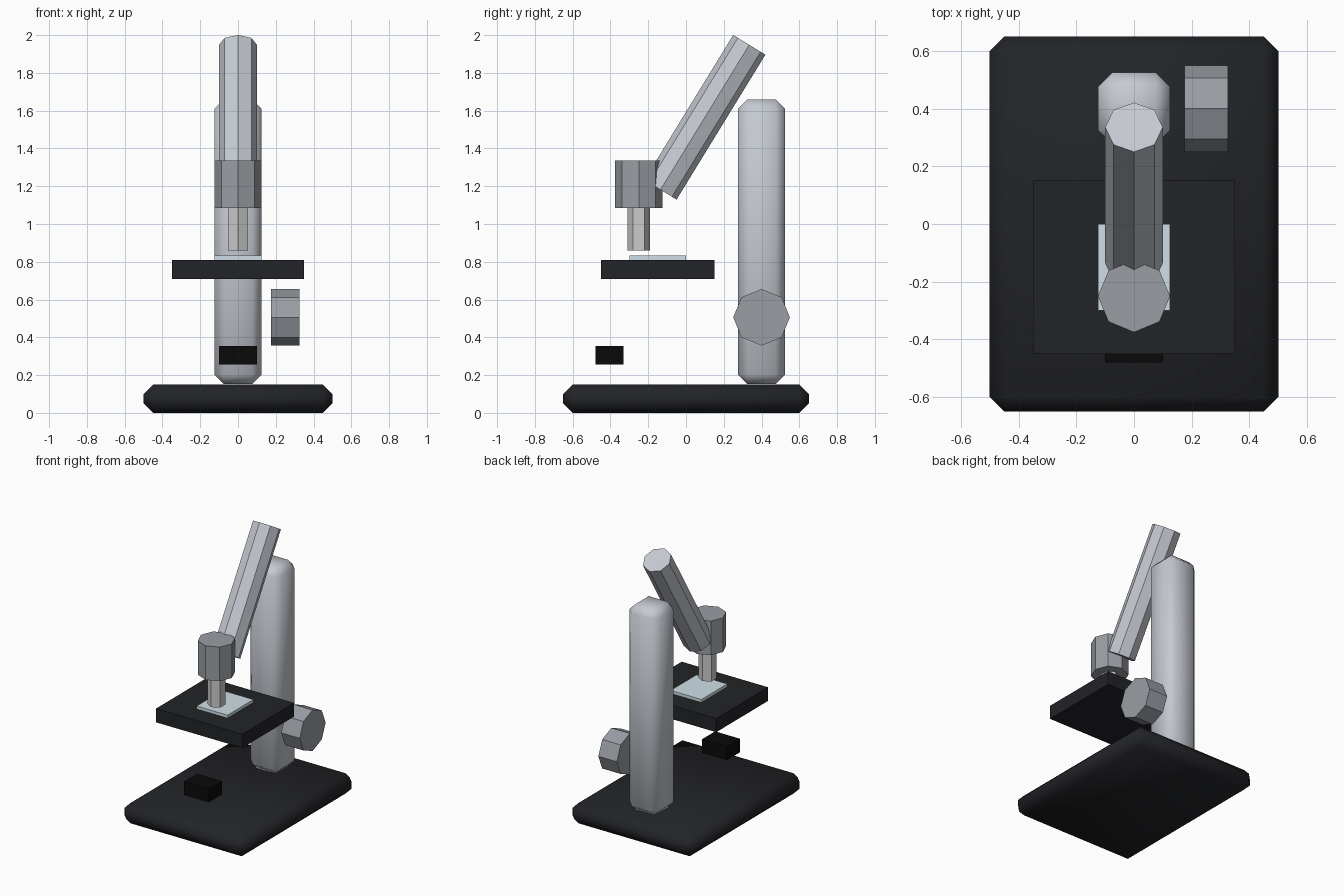
import bpy, bmesh
from math import pi, cos, sin
from mathutils import Vector, Matrix

if "Cube" in bpy.data.objects:
    bpy.data.objects.remove(bpy.data.objects["Cube"])


def material(name, rgb):
    m = bpy.data.materials.new(name)
    m.diffuse_color = (*rgb, 1)
    m.use_nodes = True
    m.node_tree.nodes["Principled BSDF"].inputs["Base Color"].default_value = m.diffuse_color
    return m


dark = material("dark_enamel", (0.016, 0.017, 0.02))
black = material("black", (0.003, 0.003, 0.003))
silver = material("silver", (0.56, 0.59, 0.64))
steel = material("steel", (0.32, 0.34, 0.37))
chrome = material("chrome", (0.6, 0.6, 0.62))
glass = material("glass", (0.62, 0.74, 0.8))


def finish(name, bm, mat, smooth=False):
    bmesh.ops.recalc_face_normals(bm, faces=bm.faces)
    me = bpy.data.meshes.new(name)
    bm.to_mesh(me)
    bm.free()
    for p in me.polygons:
        p.use_smooth = smooth
    me.materials.append(mat)
    ob = bpy.data.objects.new(name, me)
    bpy.context.collection.objects.link(ob)
    return ob


def box(name, lo, hi, mat, bevel=0):
    lo, hi = Vector(lo), Vector(hi)
    bm = bmesh.new()
    bmesh.ops.create_cube(bm, size=1, matrix=Matrix.Translation((lo + hi) / 2)
                          @ Matrix.Diagonal((*(hi - lo), 1)))
    ob = finish(name, bm, mat, smooth=bevel > 0)
    if bevel:
        mod = ob.modifiers.new("bevel", 'BEVEL')
        mod.width, mod.segments = bevel, 1
    return ob


def prism(name, centre, radius, length, sides, mat, axis='Z', tilt=0, turn=0):
    """Low-poly cylinder, first corner at angle `turn`, then tilted about `axis`."""
    bm = bmesh.new()
    mtx = Matrix.Translation(centre) @ Matrix.Rotation(tilt, 4, axis)
    rings = [[bm.verts.new(mtx @ Vector((radius * cos(turn + 2 * pi * i / sides),
                                         radius * sin(turn + 2 * pi * i / sides), z)))
              for i in range(sides)] for z in (-length / 2, length / 2)]
    for ring in rings:
        bm.faces.new(ring)
    for i in range(sides):
        j = (i + 1) % sides
        bm.faces.new((rings[0][i], rings[0][j], rings[1][j], rings[1][i]))
    return finish(name, bm, mat)


# Foot and upright, both with chamfered, smooth-shaded edges
box("base", (-0.5, -0.65, 0), (0.5, 0.65, 0.15), dark, 0.05)
box("column", (-0.125, 0.275, 0.153), (0.125, 0.525, 1.66), silver, 0.05)

# Stage, specimen slide and lamp
box("stage", (-0.35, -0.45, 0.71), (0.35, 0.15, 0.81), dark)
box("slide", (-0.125, -0.3, 0.81), (0.125, 0.0, 0.832), glass)
box("lamp", (-0.1, -0.48, 0.255), (0.1, -0.33, 0.355), black)

# Optics
prism("eyepiece_tube", (0, 0.1, 1.565), 0.1, 0.9, 8, silver, 'X', -0.55)
prism("turret", (0, -0.25, 1.21), 0.125, 0.25, 8, steel)
prism("objective", (0, -0.25, 0.973), 0.06, 0.225, 6, chrome, turn=pi / 2)

# Focus knob on the right side
prism("focus_knob", (0.25, 0.4, 0.506), 0.15, 0.15, 8, steel, 'Y', pi / 2)
